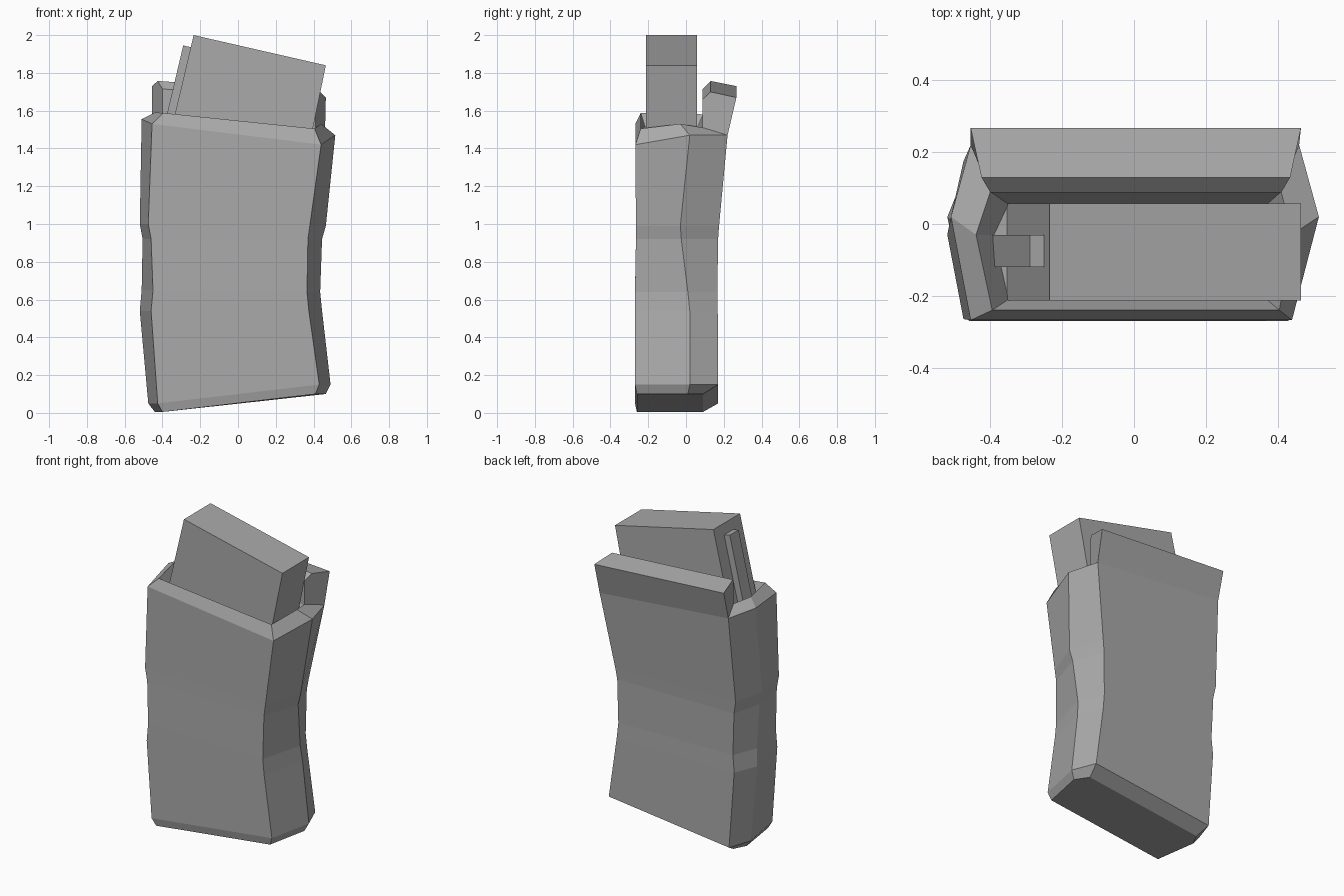
import bpy, bmesh

if "Cube" in bpy.data.objects:
    bpy.data.objects.remove(bpy.data.objects["Cube"], do_unlink=True)

grey = bpy.data.materials.new("plain grey")
grey.use_nodes = True
shade = (0.4, 0.4, 0.4, 1)
grey.diffuse_color = shade
grey.node_tree.nodes["Principled BSDF"].inputs["Base Color"].default_value = shade


def loft(name, rings):
    """Join rings of equal length into a closed solid."""
    bm = bmesh.new()
    loops = [[bm.verts.new(p) for p in ring] for ring in rings]
    n = len(loops[0])
    for a, b in zip(loops, loops[1:]):
        for i in range(n):
            j = (i + 1) % n
            bm.faces.new((a[i], a[j], b[j], b[i]))
    bm.faces.new(loops[0][::-1])
    bm.faces.new(loops[-1])
    bmesh.ops.recalc_face_normals(bm, faces=bm.faces)
    mesh = bpy.data.meshes.new(name)
    bm.to_mesh(mesh)
    bm.free()
    mesh.materials.append(grey)
    obj = bpy.data.objects.new(name, mesh)
    bpy.context.collection.objects.link(obj)
    return obj


def hexagon(left, right, ys, zl, zr, back=0):
    """Six-sided ring: left/right hold (edge x, side ridge x), ys front, ridge, back."""
    f, m, b = ys
    return [(left[0], f, zl), (right[0], f, zr), (right[1], m, zr),
            (right[0] + back, b, zr), (left[0], b, zl), (left[1], m, zl)]


# Pouch body, from the base up over the rim and into the opening
pouch = [
    hexagon((-.40, -.44), (.41, .465), (-.26, .01, .09), .005, .10),
    hexagon((-.425, -.475), (.43, .49), (-.27, .02, .17), .05, .15),
    hexagon((-.46, -.52), (.375, .445), (-.27, .02, .168), .54, .54),
    hexagon((-.45, -.51), (.365, .435), (-.27, .01, .166), .65, .64),
    hexagon((-.46, -.505), (.37, .445), (-.265, -.025, .17), .92, .92),
    hexagon((-.475, -.52), (.38, .465), (-.265, -.03, .175), 1.0, .99),
    [(-.455, -.268, 1.53), (.44, -.268, 1.42), (.515, .02, 1.47),
     (.46, .22, 1.47), (-.455, .22, 1.55), (-.51, .02, 1.555)],
    [(-.395, -.24, 1.588), (.405, -.24, 1.505), (.44, -.03, 1.53),
     (.41, .09, 1.51), (-.40, .09, 1.58), (-.44, -.03, 1.59)],
    [(-.35, -.21, 1.50), (.37, -.21, 1.42), (.39, -.03, 1.43),
     (.37, .055, 1.42), (-.35, .055, 1.50), (-.39, -.03, 1.50)],
]
loft("pouch_body", pouch)

# Raised back lip with a bevelled inner edge, as left and right end profiles
loft("back_lip", [
    [(-.455, .22, 1.55), (-.455, .267, 1.73), (-.425, .13, 1.757),
     (-.40, .088, 1.715), (-.40, .088, 1.50)],
    [(.46, .22, 1.47), (.465, .267, 1.67), (.435, .13, 1.70),
     (.41, .088, 1.66), (.41, .088, 1.43)],
])


def slab(name, outline, front, back):
    """Extrude an x-z outline from front to back."""
    return loft(name, [[(x, y, z) for x, z in outline] for y in (front, back)])


# Tilted magazine with a rib down its end
slab("magazine", [(-.235, 2.0), (.465, 1.84), (.385, 1.45), (-.365, 1.45)], -.213, .057)
slab("magazine_rib", [(-.29, 1.945), (-.24, 1.934), (-.34, 1.47), (-.40, 1.48)], -.12, -.03)
